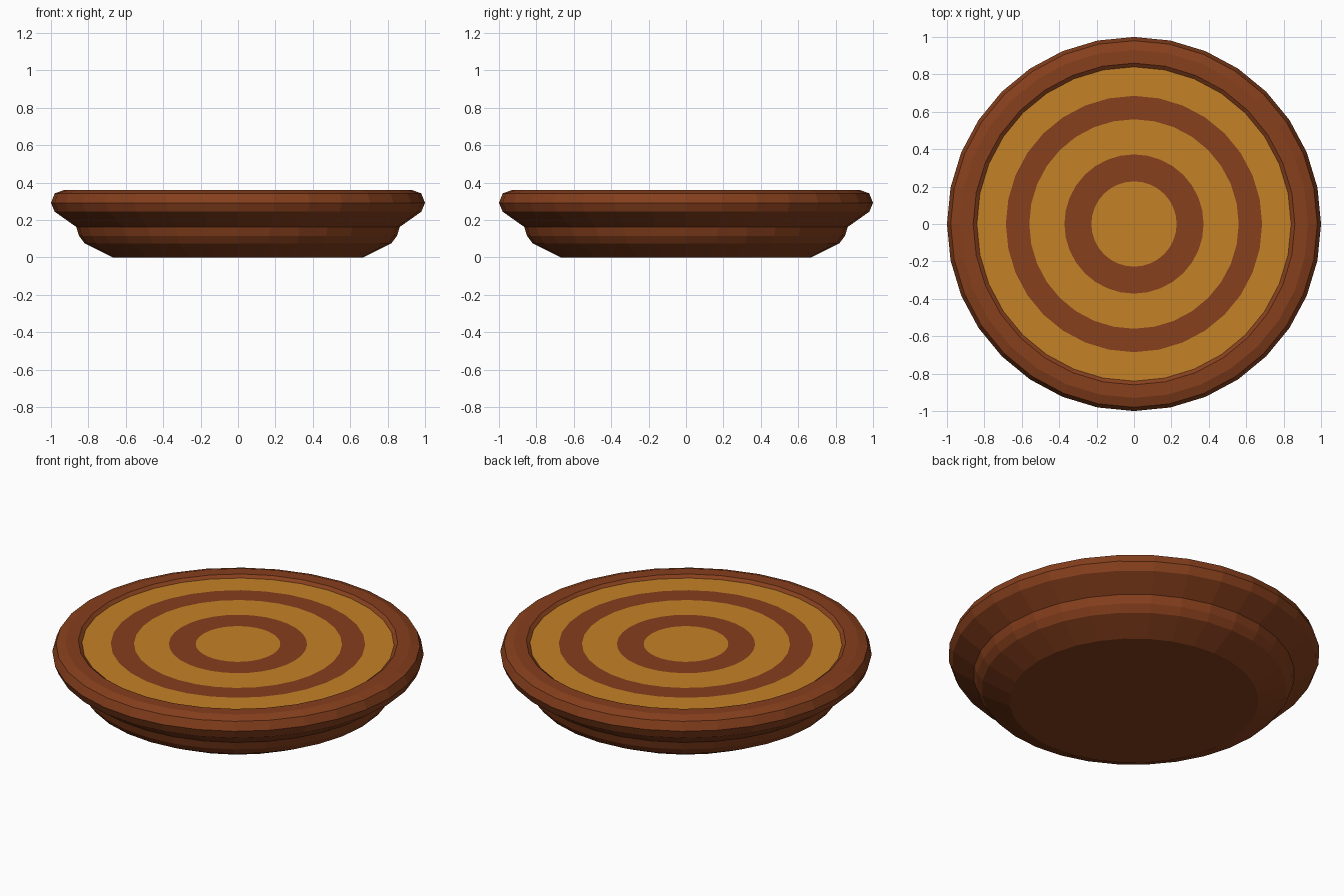
import bpy, bmesh
from math import cos, sin, tau

if "Cube" in bpy.data.objects:
    bpy.data.objects.remove(bpy.data.objects["Cube"])

SIDES = 32


def material(name, rgb):
    m = bpy.data.materials.new(name)
    m.diffuse_color = (*rgb, 1)
    m.use_nodes = True
    m.node_tree.nodes["Principled BSDF"].inputs["Base Color"].default_value = m.diffuse_color
    return m


brown = material("brown_wood", (0.24, 0.05, 0.012))
gold = material("gold_wood", (0.55, 0.22, 0.02))


def lathe(name, profile, band_mats, mats):
    """Spin (r, z) points about z; band_mats gives the material index of each band."""
    bm = bmesh.new()
    rings = []
    for r, z in profile:
        if r == 0:
            rings.append([bm.verts.new((0, 0, z))] * SIDES)
        else:
            rings.append([bm.verts.new((r * cos(tau * i / SIDES), r * sin(tau * i / SIDES), z))
                          for i in range(SIDES)])
    for a, b, mi in zip(rings, rings[1:], band_mats):
        for i in range(SIDES):
            j = (i + 1) % SIDES
            corners = list(dict.fromkeys((a[i], a[j], b[j], b[i])))
            bm.faces.new(corners).material_index = mi
    me = bpy.data.meshes.new(name)
    bm.to_mesh(me)
    bm.free()
    for m in mats:
        me.materials.append(m)
    ob = bpy.data.objects.new(name, me)
    bpy.context.collection.objects.link(ob)
    return ob


# Stepped body: base, waist, rounded rim and inner lip
body = [(0, 0), (0.67, 0), (0.82, 0.075), (0.85, 0.115), (0.865, 0.163),
        (0.98, 0.244), (1.0, 0.292), (0.98, 0.342), (0.93, 0.36),
        (0.86, 0.36), (0.84, 0.345)]
lathe("body", body, [0] * (len(body) - 1), [brown])

# Recessed top with alternating inlaid rings
radii = [0.84, 0.685, 0.56, 0.372, 0.228, 0]
lathe("ringed_top", [(r, 0.345) for r in radii], [1, 0, 1, 0, 1], [brown, gold])
